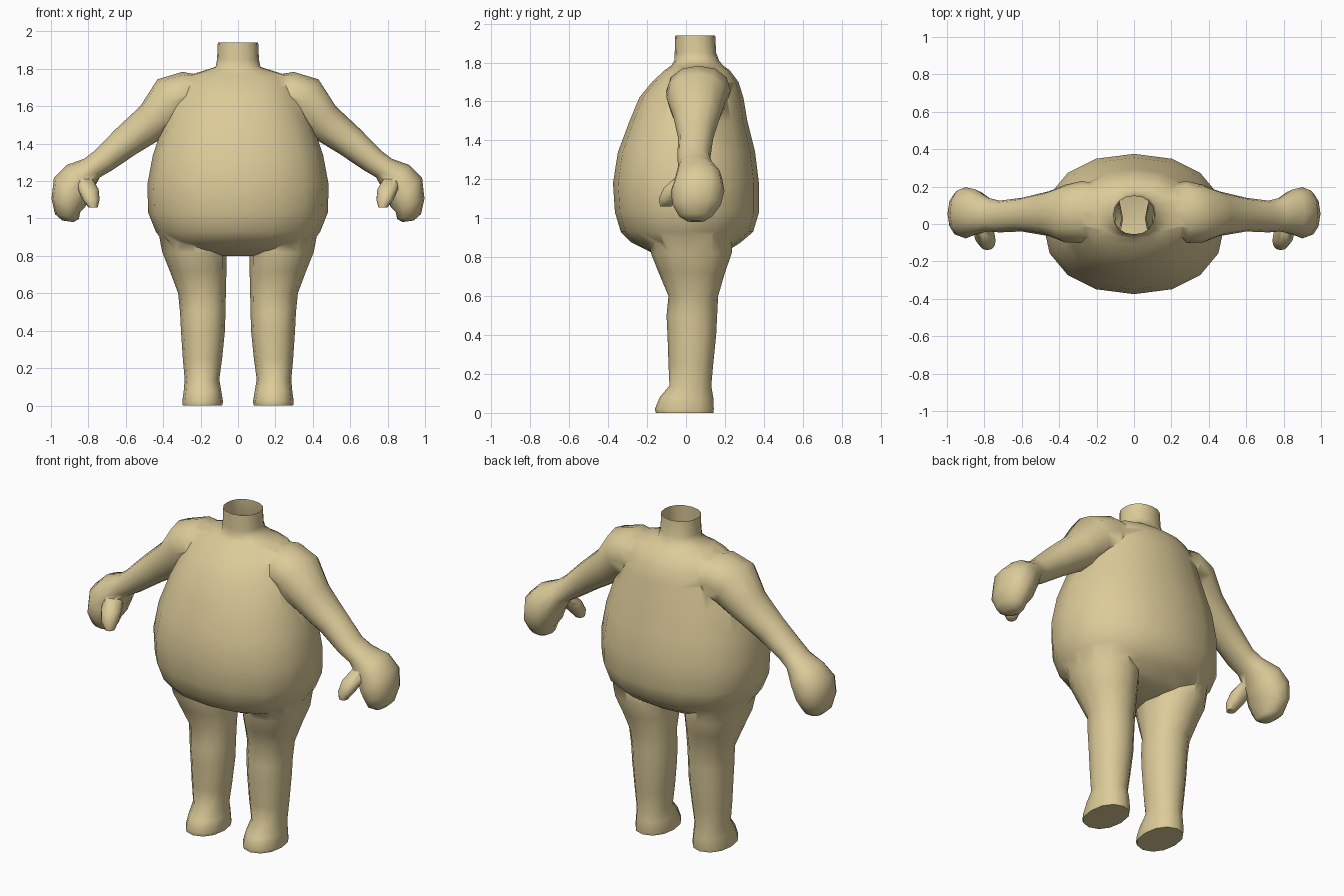
import bpy, bmesh, math

if "Cube" in bpy.data.objects:
    bpy.data.objects.remove(bpy.data.objects["Cube"])


def loft(name, rings, sides, power=2.0):
    """Closed skin over rings (x, y, z, tilt, half width, half depth)."""
    bm = bmesh.new()
    loops = []
    for cx, cy, cz, tilt, a, b in rings:
        t = math.radians(tilt)
        loop = []
        for i in range(sides):
            w = 2 * math.pi * i / sides
            c, s = math.cos(w), math.sin(w)
            u = math.copysign(abs(c) ** (2 / power), c) * a
            v = math.copysign(abs(s) ** (2 / power), s) * b
            loop.append(bm.verts.new((cx + u * math.cos(t), cy + v, cz + u * math.sin(t))))
        loops.append(loop)
    for lo, hi in zip(loops, loops[1:]):
        for i in range(sides):
            j = (i + 1) % sides
            bm.faces.new((lo[i], lo[j], hi[j], hi[i]))
    bm.faces.new(loops[0][::-1])
    bm.faces.new(loops[-1])
    bmesh.ops.recalc_face_normals(bm, faces=bm.faces)
    mesh = bpy.data.meshes.new(name)
    bm.to_mesh(mesh)
    bm.free()
    obj = bpy.data.objects.new(name, mesh)
    bpy.context.collection.objects.link(obj)
    return obj


def upright(sections):
    """Rings from (z, x min, x max, y front, y back)."""
    return [((l + r) / 2, (f + k) / 2, z, 0, (r - l) / 2, (k - f) / 2)
            for z, l, r, f, k in sections]


def flip(rings):
    return [(-x, y, z, -t, a, b) for x, y, z, t, a, b in rings]


# Torso and neck: z, half width, front, back
torso = [(.80, .14, -.10, .14), (.83, .33, -.19, .21), (.875, .40, -.28, .28),
         (.93, .44, -.335, .345), (1.03, .48, -.365, .375), (1.18, .485, -.375, .375),
         (1.34, .455, -.35, .355), (1.5, .40, -.29, .315), (1.62, .345, -.24, .295),
         (1.70, .31, -.175, .27), (1.76, .28, -.11, .225), (1.785, .20, -.075, .19),
         (1.81, .12, -.06, .17), (1.85, .112, -.058, .155), (1.94, .108, -.055, .15)]
body = loft("body", upright([(z, -w, w, f, k) for z, w, f, k in torso]), 16, 2.2)

# Leg with foot
leg = upright([(0, .085, .295, -.155, .14), (.02, .08, .298, -.16, .143),
               (.08, .09, .29, -.135, .14), (.14, .10, .285, -.085, .13),
               (.25, .085, .295, -.09, .14), (.4, .07, .305, -.095, .155),
               (.5, .067, .31, -.10, .16), (.6, .065, .32, -.09, .165),
               (.72, .062, .365, -.14, .20), (.82, .06, .405, -.18, .235),
               (.95, .08, .43, -.20, .24)])

# Arm ending in a closed fist
arm = [(.16, .08, 1.66, 90, .10, .13), (.28, .065, 1.655, 82, .13, .165),
       (.365, .055, 1.62, 62, .14, .155), (.455, .055, 1.52, 50, .105, .12),
       (.60, .05, 1.41, 50, .086, .09), (.72, .04, 1.31, 50, .07, .085),
       (.78, .05, 1.27, 50, .065, .09), (.85, .065, 1.21, 50, .10, .12),
       (.90, .06, 1.14, 43, .115, .137), (.92, .055, 1.07, 25, .085, .125),
       (.915, .05, 1.01, 12, .065, .085), (.91, .05, .985, 8, .03, .045)]

# Thumb
thumb = [(.82, .00, 1.21, 0, .045, .055), (.80, -.055, 1.155, 0, .055, .06),
         (.785, -.092, 1.10, 0, .045, .048), (.775, -.105, 1.06, 0, .025, .028)]

# Fuse the limbs into the body
limbs = []
for side in (lambda r: r, flip):
    for name, rings in (("leg", leg), ("arm", arm), ("thumb", thumb)):
        limbs.append(loft(name, side(rings), 12, 2.15))
for limb in limbs:
    limb.hide_render = True
    mod = body.modifiers.new("join_" + limb.name, 'BOOLEAN')
    mod.operation = 'UNION'
    mod.solver = 'EXACT'
    mod.object = limb
bpy.context.view_layer.update()
depsgraph = bpy.context.evaluated_depsgraph_get()
fused = bpy.data.meshes.new_from_object(body.evaluated_get(depsgraph))
body.modifiers.clear()
body.data = fused
for limb in limbs:
    bpy.data.objects.remove(limb)

# Open the top of the neck
bm = bmesh.new()
bm.from_mesh(fused)
cap = [f for f in bm.faces if all(v.co.z > 1.93 for v in f.verts)]
bmesh.ops.delete(bm, geom=cap, context='FACES_ONLY')
bm.to_mesh(fused)
bm.free()

# Tan skin
skin = bpy.data.materials.new("tan")
skin.diffuse_color = (.72, .60, .32, 1)
skin.use_nodes = True
skin.node_tree.nodes["Principled BSDF"].inputs["Base Color"].default_value = skin.diffuse_color
fused.materials.clear()
fused.materials.append(skin)
bpy.context.view_layer.objects.active = body
body.select_set(True)
bpy.ops.object.shade_smooth_by_angle(angle=math.radians(60))
